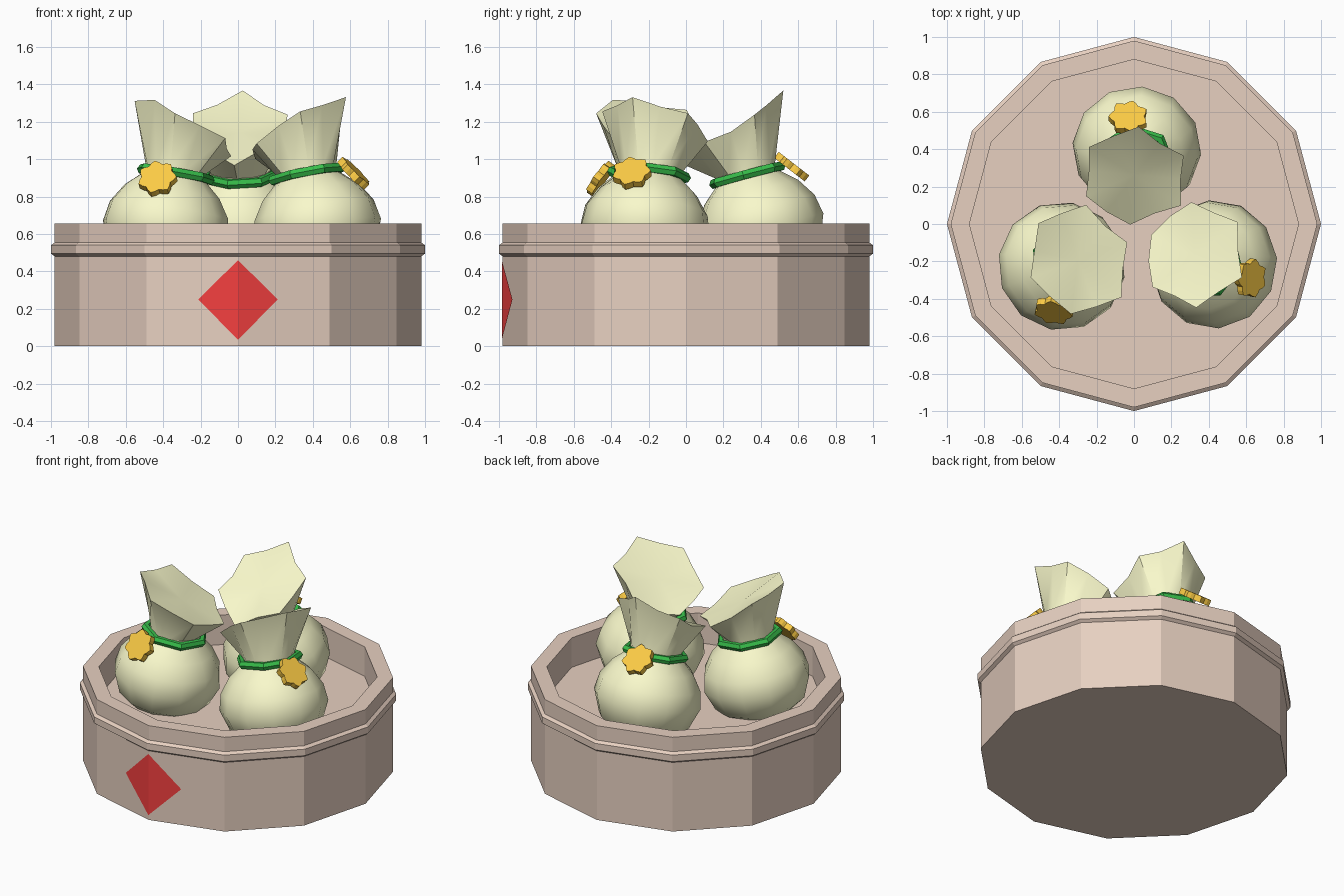
import bpy, bmesh, random
from math import pi, sin, cos, radians
from mathutils import Matrix, Vector

if "Cube" in bpy.data.objects:
    bpy.data.objects.remove(bpy.data.objects["Cube"])

random.seed(4)
SEG = 12

def material(name, rgb):
    m = bpy.data.materials.new(name)
    m.diffuse_color = (*rgb, 1)
    m.use_nodes = True
    m.node_tree.nodes["Principled BSDF"].inputs["Base Color"].default_value = m.diffuse_color
    return m

WOOD = material("steamer_wood", (0.80, 0.63, 0.53))
DOUGH = material("dough", (0.95, 0.95, 0.60))
GREEN = material("chive", (0.04, 0.52, 0.07))
ORANGE = material("carrot", (0.97, 0.60, 0.06))
RED = material("label_red", (0.90, 0.05, 0.05))

def finish(bm, name, mat, matrix=None, smooth=None):
    bmesh.ops.recalc_face_normals(bm, faces=bm.faces)
    me = bpy.data.meshes.new(name)
    bm.to_mesh(me)
    bm.free()
    me.materials.append(mat)
    ob = bpy.data.objects.new(name, me)
    bpy.context.collection.objects.link(ob)
    if matrix is not None:
        ob.matrix_world = matrix
    if smooth:
        bpy.ops.object.select_all(action='DESELECT')
        ob.select_set(True)
        bpy.context.view_layer.objects.active = ob
        bpy.ops.object.shade_smooth_by_angle(angle=radians(smooth))
    return ob

def skin(bm, rings):
    # join successive vertex rings with quads
    for a, b in zip(rings, rings[1:]):
        n = len(a)
        for i in range(n):
            j = (i + 1) % n
            bm.faces.new((a[i], a[j], b[j], b[i]))

def ring(bm, r, z, n=SEG):
    return [bm.verts.new((r * cos(2 * pi * i / n), r * sin(2 * pi * i / n), z))
            for i in range(n)]

# steamer basket: wall, raised band, rim and sunken floor
bm = bmesh.new()
profile = [(0.98, 0), (0.98, 0.48), (1.0, 0.495), (1.0, 0.54), (0.98, 0.555),
           (0.98, 0.655), (0.88, 0.655), (0.88, 0.45)]
rings = [ring(bm, r, z) for r, z in profile]
skin(bm, rings)
bm.faces.new(rings[0])
bm.faces.new(rings[-1])
finish(bm, "basket", WOOD)

# red diamond label folded round the front corner
bm = bmesh.new()
y0, y1 = -0.985, -0.928
top, bot = bm.verts.new((0, y0, 0.46)), bm.verts.new((0, y0, 0.035))
for s in (-1, 1):
    bm.faces.new((top, bot, bm.verts.new((0.213 * s, y1, 0.25))))
finish(bm, "label", RED)

# dumpling: round bag, pinched neck, ragged slanted top
def dumpling(name, matrix):
    bm = bmesh.new()
    body = [(0.17, -0.24), (0.29, -0.15), (0.345, -0.01), (0.325, 0.10),
            (0.26, 0.20), (0.17, 0.28), (0.165, 0.32)]
    rings = [ring(bm, r, z) for r, z in body]
    base = bm.faces.new(rings[0])
    lip = []
    for i in range(SEG):
        a = 2 * pi * i / SEG
        r = 0.275 + (0.02 if i % 2 else -0.02) + random.uniform(-0.015, 0.015)
        z = 0.555 + 0.36 * r * sin(a) + random.uniform(-0.025, 0.025)
        lip.append(bm.verts.new((r * cos(a), r * sin(a), z)))
    rings.append(lip)
    skin(bm, rings)
    centre = bm.verts.new((0, 0, 0.53))
    for i in range(SEG):
        bm.faces.new((lip[i], lip[(i + 1) % SEG], centre))
    finish(bm, name, DOUGH, matrix, 32)

# chive tie round the neck
def tie(name, matrix):
    bm = bmesh.new()
    n, m, R, t = 7, 6, 0.19, 0.027
    sides = []
    for i in range(n):
        a = 2 * pi * i / n
        sides.append([bm.verts.new(((R + t * cos(2 * pi * k / m)) * cos(a),
                                    (R + t * cos(2 * pi * k / m)) * sin(a),
                                    0.295 + t * sin(2 * pi * k / m))) for k in range(m)])
    skin(bm, sides + sides[:1])
    finish(bm, name, GREEN, matrix)

# carrot flower: lobed disc facing along a normal
def flower(name, pos, normal):
    bm = bmesh.new()
    n, lobes = 28, 7
    rings = []
    for z in (-0.02, 0.02):
        rings.append([bm.verts.new(((0.095 + 0.011 * cos(lobes * a)) * cos(a),
                                    (0.095 + 0.011 * cos(lobes * a)) * sin(a), z))
                      for a in (2 * pi * i / n for i in range(n))])
    skin(bm, rings)
    bm.faces.new(rings[0])
    bm.faces.new(rings[1])
    rot = Vector(normal).to_track_quat('Z', 'Y').to_matrix().to_4x4()
    finish(bm, name, ORANGE, Matrix.Translation(pos) @ rot)

# three dumplings leaning towards the middle
for side, x, y, turn, tilt, fpos, fnorm in (
        ("back", 0.015, 0.40, -5, 15, (-0.03, 0.565, 0.96), (0, 0.61, 0.79)),
        ("left", -0.385, -0.225, 110, 10, (-0.43, -0.46, 0.895), (-0.15, -0.8, 0.57)),
        ("right", 0.425, -0.215, -115, 12, (0.62, -0.29, 0.925), (0.7, -0.12, 0.7))):
    mat = (Matrix.Translation((x, y, 0.63)) @ Matrix.Rotation(radians(turn), 4, 'Z')
           @ Matrix.Rotation(radians(tilt), 4, 'X'))
    dumpling(side + "_dumpling", mat)
    tie(side + "_tie", mat)
    flower(side + "_flower", fpos, fnorm)
